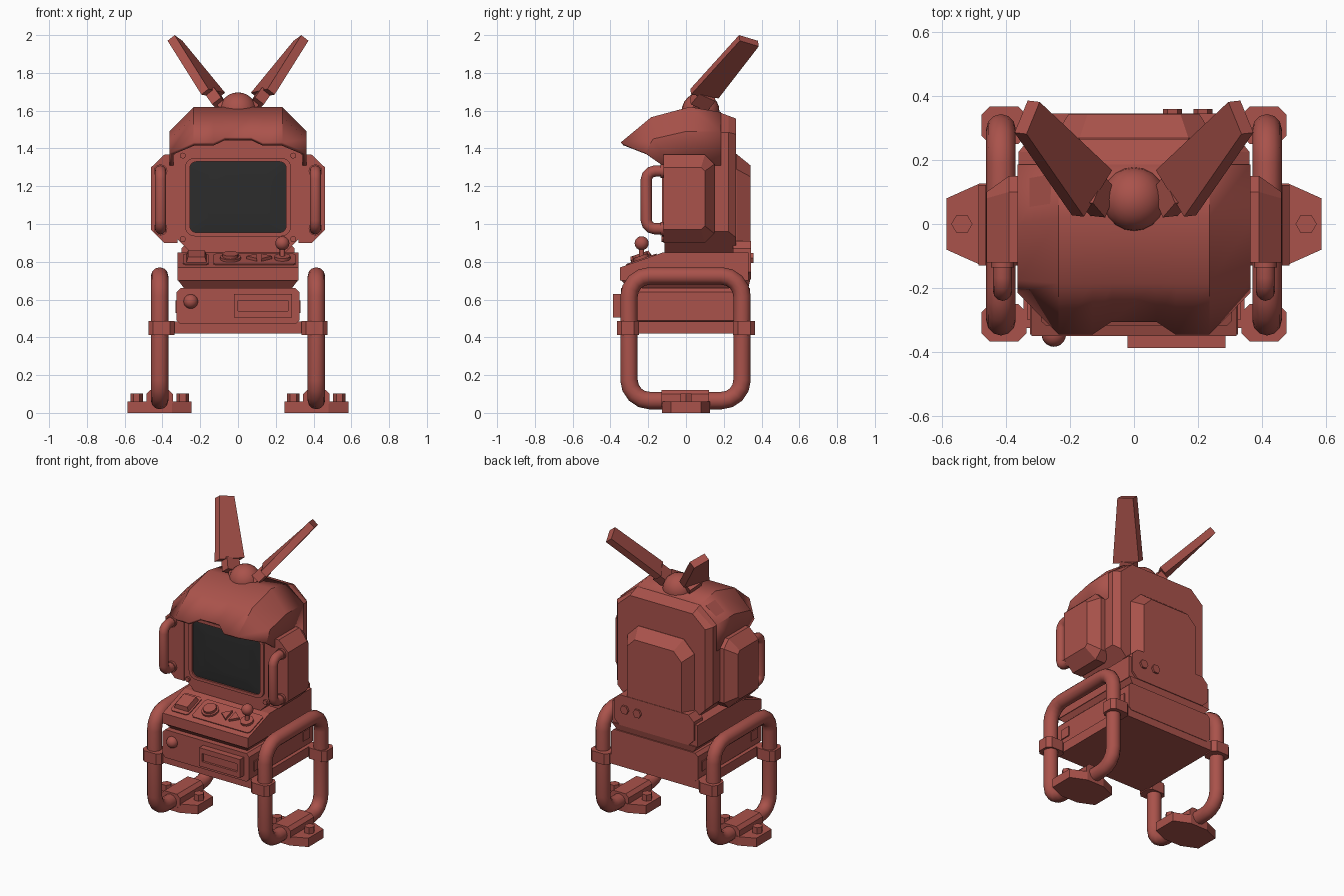
import bpy, bmesh
from math import sin, cos, pi, radians
from mathutils import Matrix, Vector

if "Cube" in bpy.data.objects:
    bpy.data.objects.remove(bpy.data.objects["Cube"])


def material(name, rgb):
    m = bpy.data.materials.new(name)
    m.diffuse_color = (*rgb, 1)
    m.use_nodes = True
    m.node_tree.nodes["Principled BSDF"].inputs["Base Color"].default_value = m.diffuse_color
    return m


RED = material("red_paint", (0.40, 0.085, 0.07))
DARK = material("dark_glass", (0.025, 0.025, 0.025))


def finish(name, bm, mat=RED, smooth=None):
    bmesh.ops.recalc_face_normals(bm, faces=bm.faces)
    me = bpy.data.meshes.new(name)
    bm.to_mesh(me)
    bm.free()
    ob = bpy.data.objects.new(name, me)
    bpy.context.collection.objects.link(ob)
    me.materials.append(mat)
    if smooth:
        shade(ob, smooth)
    return ob


def shade(ob, angle):
    bpy.ops.object.select_all(action='DESELECT')
    ob.select_set(True)
    bpy.context.view_layer.objects.active = ob
    bpy.ops.object.shade_smooth_by_angle(angle=radians(angle))


def loft(name, rings, caps=(True, True), mat=RED, smooth=None, mtx=None):
    """Join closed rings of equal length into one skin."""
    bm = bmesh.new()
    vs = [[bm.verts.new(p) for p in r] for r in rings]
    n = len(vs[0])
    for a, b in zip(vs, vs[1:]):
        for i in range(n):
            bm.faces.new((a[i], a[(i + 1) % n], b[(i + 1) % n], b[i]))
    if caps[0]:
        bm.faces.new(vs[0])
    if caps[1]:
        bm.faces.new(vs[-1])
    if mtx:
        bmesh.ops.transform(bm, matrix=mtx, verts=bm.verts)
    return finish(name, bm, mat, smooth)


def put(pts, plane, h):
    """Place 2D points in a plane at height h on the third axis."""
    f = {'xy': lambda a, b: (a, b, h), 'xz': lambda a, b: (a, h, b), 'yz': lambda a, b: (h, a, b)}[plane]
    return [f(a, b) for a, b in pts]


def prism(name, pts, plane, lo, hi, **k):
    return loft(name, [put(pts, plane, lo), put(pts, plane, hi)], **k)


def rect(a0, a1, b0, b1, r=0.0, seg=1):
    """Rectangle outline with chamfered (seg=1) or rounded corners."""
    if r == 0:
        return [(a0, b0), (a1, b0), (a1, b1), (a0, b1)]
    out = []
    for i, (ca, cb) in enumerate([(a1 - r, b1 - r), (a0 + r, b1 - r), (a0 + r, b0 + r), (a1 - r, b0 + r)]):
        for k in range(seg + 1):
            t = pi / 2 * (i + k / seg)
            out.append((ca + r * cos(t), cb + r * sin(t)))
    return out


def disc(ca, cb, r, n):
    return [(ca + r * cos(2 * pi * i / n), cb + r * sin(2 * pi * i / n)) for i in range(n)]


def ball(name, loc, r):
    bm = bmesh.new()
    bmesh.ops.create_uvsphere(bm, u_segments=20, v_segments=12, radius=r, matrix=Matrix.Translation(loc))
    return finish(name, bm, smooth=40)


def tube(name, pts, r, cyclic):
    cu = bpy.data.curves.new(name, 'CURVE')
    cu.dimensions = '3D'
    cu.bevel_depth, cu.bevel_resolution, cu.use_fill_caps = r, 4, True
    sp = cu.splines.new('POLY')
    sp.points.add(len(pts) - 1)
    for p, c in zip(sp.points, pts):
        p.co = (*c, 1)
    sp.use_cyclic_u = cyclic
    ob = bpy.data.objects.new(name, cu)
    bpy.context.collection.objects.link(ob)
    bpy.ops.object.select_all(action='DESELECT')
    ob.select_set(True)
    bpy.context.view_layer.objects.active = ob
    bpy.ops.object.convert(target='MESH')
    ob = bpy.context.object
    ob.data.materials.clear()
    ob.data.materials.append(RED)
    shade(ob, 50)


# Lower cabinet, base plate and neck
prism("base_plate", rect(-.345, .345, -.325, .335), 'xy', .42, .485)
prism("lower_cabinet", rect(-.325, .325, .47, .66, .02), 'xz', -.345, .338)
loft("neck", [put(rect(-.27, .27, -.29, .325), 'xy', .64), put(rect(-.32, .32, -.345, .34), 'xy', .705)])
prism("drawer_knob", disc(-.25, .59, .028, 12), 'xz', -.36, -.33)
ball("drawer_knob_tip", (-.25, -.345, .59), .038)
# Slot panel with stepped recess
a, b = rect(-.02, .285, .505, .63), rect(0, .265, .54, .595)
loft("slot_panel", [put(a, 'xz', -.34), put(a, 'xz', -.387), put(b, 'xz', -.387), put(b, 'xz', -.372)])

# Control console with sloping desk
prism("console", [(-.35, .70), (-.35, .77), (-.12, .85), (.332, .85), (.332, .70)], 'yz', -.32, .32)
prism("rear_panel", rect(-.30, .30, .705, .91, .04), 'xz', .25, .345)
for x in (.12, .215):
    prism("rear_bolt", disc(x, .82, .03, 6), 'xz', .34, .358)

# Desk controls, drawn flat then tilted onto the slope
DESK = Matrix.Translation((0, -.235, .81)) @ Matrix.Rotation(radians(19.2), 4, 'X')
prism("desk_tray_left", rect(-.29, -.155, -.085, .085, .015), 'xy', -.01, .006, mtx=DESK)
prism("desk_tray_right", rect(-.13, .305, -.085, .085, .015), 'xy', -.01, .006, mtx=DESK)
loft("square_button", [put(rect(-.275, -.165, -.06, .06), 'xy', 0), put(rect(-.265, -.175, -.05, .05), 'xy', .035)], mtx=DESK)
prism("dial_base", disc(-.04, 0, .055, 16), 'xy', 0, .018, mtx=DESK, smooth=35)
prism("dial", disc(-.04, 0, .042, 16), 'xy', 0, .035, mtx=DESK, smooth=35)
for x, s in ((.075, -1), (.15, 1)):
    prism("arrow_button", [(x - s * .025, -.04), (x + s * .03, 0), (x - s * .025, .04)], 'xy', 0, .022, mtx=DESK)
prism("joystick_base", disc(.235, 0, .042, 12), 'xy', 0, .022, mtx=DESK, smooth=35)
prism("joystick_stick", disc(.235, -.235, .014, 10), 'xy', .81, .89, smooth=40)
ball("joystick_ball", (.235, -.235, .898), .037)

# Head core, and the taller rear shell that closes the hood
def head(w, y, zs=1.44, tw=.235, zt=1.47):
    half = [(.25, .85), (w, .6 + w), (w, zs), (tw, zt)]
    return put(half + [(-x, z) for x, z in reversed(half)], 'xz', y)


loft("head_core", [head(.335, -.115), head(.335, -.06), head(.36, -.05), head(.36, .1)])
loft("rear_shell", [head(.36, .03, 1.485, .235, 1.612), head(.36, .185, 1.485, .235, 1.588),
                    head(.36, .225, 1.485, .235, 1.573), head(.328, .265, 1.475, .235, 1.558)])

# Screen frame and screen
o, i_ = rect(-.28, .28, .935, 1.35, .05, 5), rect(-.255, .255, .955, 1.33, .035, 5)
loft("screen_frame", [put(o, 'xz', -.11), put(o, 'xz', -.128), put(i_, 'xz', -.128), put(i_, 'xz', -.112)], caps=(False, False))
c = rect(-.17, .17, 1.02, 1.265, .03, 5)
loft("screen", [put(i_, 'xz', -.117), put(c, 'xz', -.124)], mat=DARK, smooth=40)
for x in (-.292, .292):
    for z in (.92, 1.362):
        prism("bezel_screw", disc(x, z, .016, 8), 'xz', -.13, -.11)

# Hood: half rows of points from the brow back over the crown
def row(y, z, side_y, side_z, low_y, low_z, side_x=.363):
    return [(.07, y, z), (.13, y, z), (.235, y, z), (side_x, side_y, side_z), (side_x, low_y, low_z)]


rows = [row(-.345, 1.432, -.215, 1.375, -.125, 1.31), row(-.185, 1.565, -.175, 1.45, -.09, 1.31),
        row(.02, 1.62, 0, 1.49, 0, 1.31), row(.185, 1.592, .185, 1.49, .185, 1.31)]
rows[0][0] = (.07, -.305, 1.46)
bm = bmesh.new()
grid = [[bm.verts.new(p) for p in [(-x, y, z) for x, y, z in reversed(r)] + r] for r in rows]
for ra, rb in zip(grid, grid[1:]):
    for j in range(9):
        bm.faces.new((ra[j], ra[j + 1], rb[j + 1], rb[j]))
hood = finish("hood", bm, smooth=27)
if max(hood.data.polygons, key=lambda p: p.center.z).normal.z < 0:
    hood.data.flip_normals()
sol = hood.modifiers.new("thickness", 'SOLIDIFY')
sol.thickness, sol.offset = .022, -1

# Back pack
def pack(w, top, ch, y):
    return put([(-w, .90), (w, .90), (w, top - ch), (w - ch, top), (-w + ch, top), (-w, top - ch)], 'xz', y)


loft("back_pack", [pack(.25, 1.37, .08, .25), pack(.25, 1.37, .08, .268), pack(.205, 1.31, .06, .342)])

# Crown dome
ball("crown_dome", (0, .077, 1.597), .1)

for s in (-1, 1):
    # Ear pods and grab handles
    def ear(x, y1, z0, z1, ch):
        return put([(-.12, z0), (y1 - ch, z0), (y1, z0 + ch), (y1, z1 - ch), (y1 - ch, z1), (-.12, z1)], 'yz', s * x)
    loft("ear_pod", [ear(.32, .15, .90, 1.367, .05), ear(.39, .15, .90, 1.367, .05), ear(.46, .10, .97, 1.30, .02)])
    h = [(-.10, 1.28)] + [(-.165 - .045 * sin(t), 1.235 + .045 * cos(t)) for t in (0, pi / 6, pi / 3, pi / 2)]
    h += [(y, 2.255 - z) for y, z in reversed(h)]
    tube("grab_handle", put(h, 'yz', s * .41), .03, False)
    for z in (.975, 1.28):
        prism("handle_collar", disc(s * .41, z, .036, 12), 'xz', -.135, -.11, smooth=35)
    # Looped tube leg
    tube("leg_loop", put(rect(-.302, .297, .065, .725, .11, 4), 'yz', s * .415), .046, True)
    # Foot plate, block and bolts
    foot = [(.17, -.08), (.17, .08), (.065, .127), (-.065, .127), (-.17, .08), (-.17, -.08), (-.065, -.127), (.065, -.127)]
    prism("foot_plate", [(x + s * .415, y) for x, y in foot], 'xy', 0, .06)
    prism("foot_block", rect(s * .415 - .07, s * .415 + .07, .03, .122, .022), 'xz', -.13, .122)
    for dx in (-.122, .122):
        prism("foot_bolt", disc(s * .415 + dx, 0, .033, 6), 'xy', .05, .102)
    # Leg clamps and body brackets
    for t in (-1, 1):
        x, y = s * .405, t * .308
        prism("leg_clamp", rect(x - .07, x + .07, y - .058, y + .058, .025), 'xy', .413, .487)
        x, y = s * .312, t * .265
        prism("leg_bracket", rect(x - .02, x + .02, y - .035, y + .035), 'xy', .53, .595)
    # Antenna paddle and hinge
    n = Vector((.78, .09, -.62)) * .024
    mid = [Vector(p) for p in ((.175, .025, 1.70), (.087, .17, 1.68), (.313, .383, 1.955), (.354, .283, 1.985))]
    flip = Matrix.Diagonal((s, 1, 1, 1))
    loft("antenna_paddle", [[p + n for p in mid], [p - n for p in mid]], mtx=flip)
    u, w = Vector((.48, .56, .68)), Vector((-.35, .85, -.38))
    def block(c, du, dw, k):
        return [[c + u * e * du + w * f * dw + n * g * k for e, f in ((-1, -1), (1, -1), (1, 1), (-1, 1))] for g in (-1, 1)]
    loft("antenna_hinge", block(Vector((.115, .088, 1.66)), .04, .05, 1.25), mtx=flip)
    loft("antenna_stem", block(Vector((.085, .075, 1.63)), .05, .028, .8), mtx=flip)
